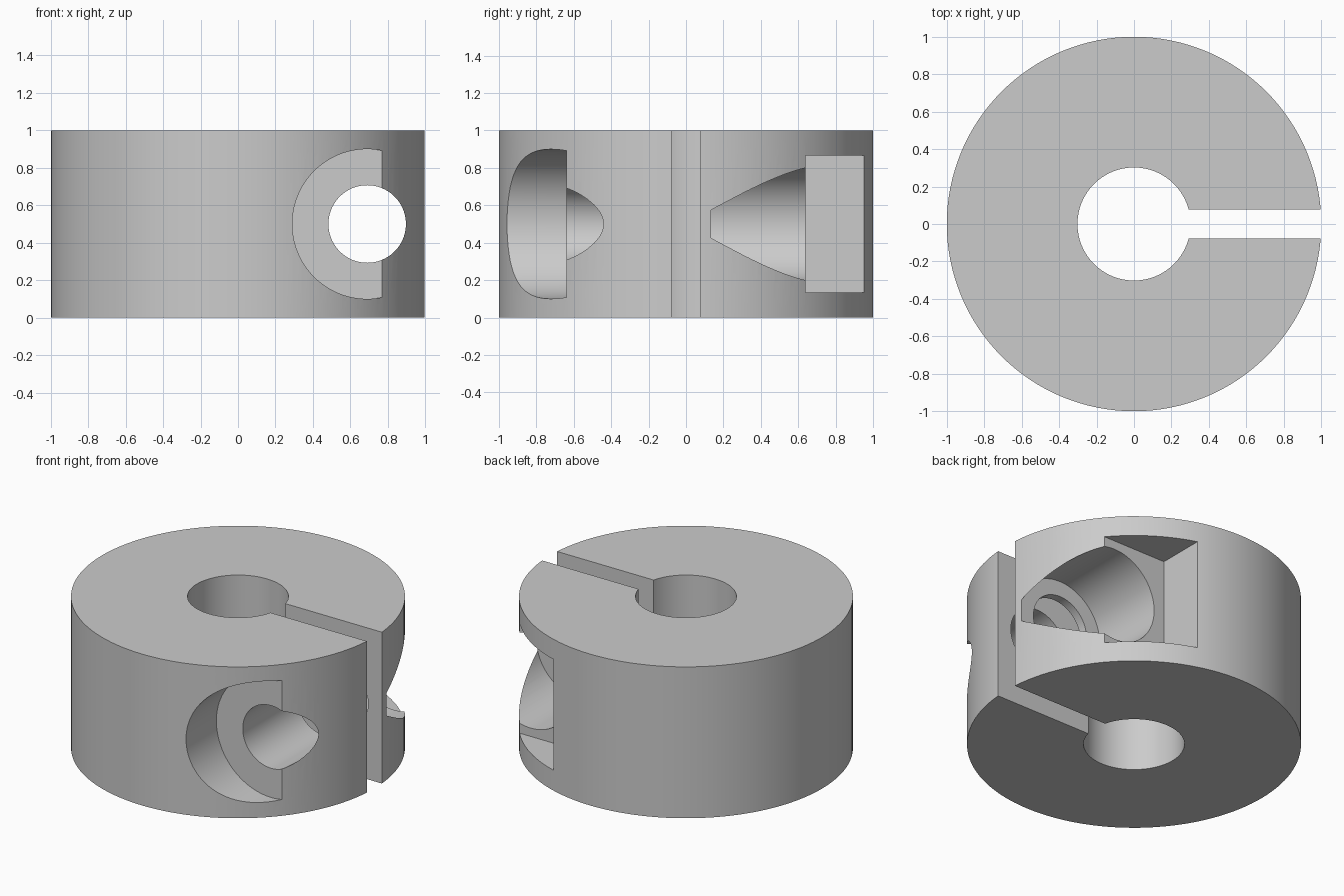
import bpy
from math import radians

cube = bpy.data.objects.get("Cube")
if cube:
    bpy.data.objects.remove(cube, do_unlink=True)

SCREW_X, MID_Z = 0.69, 0.5

# Plain grey metal
grey = bpy.data.materials.new("grey")
grey.use_nodes = True
grey.diffuse_color = (0.6, 0.6, 0.6, 1)
grey.node_tree.nodes["Principled BSDF"].inputs["Base Color"].default_value = (0.6, 0.6, 0.6, 1)


def upright(name, radius, z0, z1, sides):
    bpy.ops.mesh.primitive_cylinder_add(vertices=sides, radius=radius, depth=z1 - z0,
                                        location=(0, 0, (z0 + z1) / 2))
    bpy.context.object.name = name
    return bpy.context.object


def screw_bore(name, radius, y0, y1):
    bpy.ops.mesh.primitive_cylinder_add(vertices=96, radius=radius, depth=y1 - y0,
                                        location=(SCREW_X, (y0 + y1) / 2, MID_Z),
                                        rotation=(radians(90), 0, 0))
    bpy.context.object.name = name
    return bpy.context.object


def box(name, low, high):
    bpy.ops.mesh.primitive_cube_add(size=1, location=[(a + b) / 2 for a, b in zip(low, high)])
    bpy.context.object.name = name
    bpy.context.object.scale = [b - a for a, b in zip(low, high)]
    return bpy.context.object


# Ring body
collar = upright("clamp_collar", 1, 0, 1, 128)
collar.data.materials.append(grey)

# Shaft bore, clamping slot, screw passage, head recess and nut recess
cutters = [
    upright("shaft_bore", 0.302, -0.2, 1.2, 96),
    box("clamp_slot", (0, -0.078, -0.2), (1.2, 0.078, 1.2)),
    screw_bore("screw_hole", 0.207, -1.2, 1.2),
    screw_bore("head_recess", 0.4, -1.2, -0.64),
    screw_bore("nut_bore", 0.31, 0.133, 0.7),
    box("nut_pocket", (0.303, 0.64, 0.135), (1.2, 1.2, 0.867)),
]
for cutter in cutters:
    cutter.hide_render = True
    cut = collar.modifiers.new(cutter.name, "BOOLEAN")
    cut.operation = "DIFFERENCE"
    cut.solver = "EXACT"
    cut.object = cutter

# Apply the cuts and drop the helpers
bpy.ops.object.select_all(action="DESELECT")
collar.select_set(True)
bpy.context.view_layer.objects.active = collar
for cutter in cutters:
    bpy.ops.object.modifier_apply(modifier=cutter.name)
    bpy.data.objects.remove(cutter, do_unlink=True)
bpy.ops.object.shade_smooth_by_angle(angle=radians(30))
